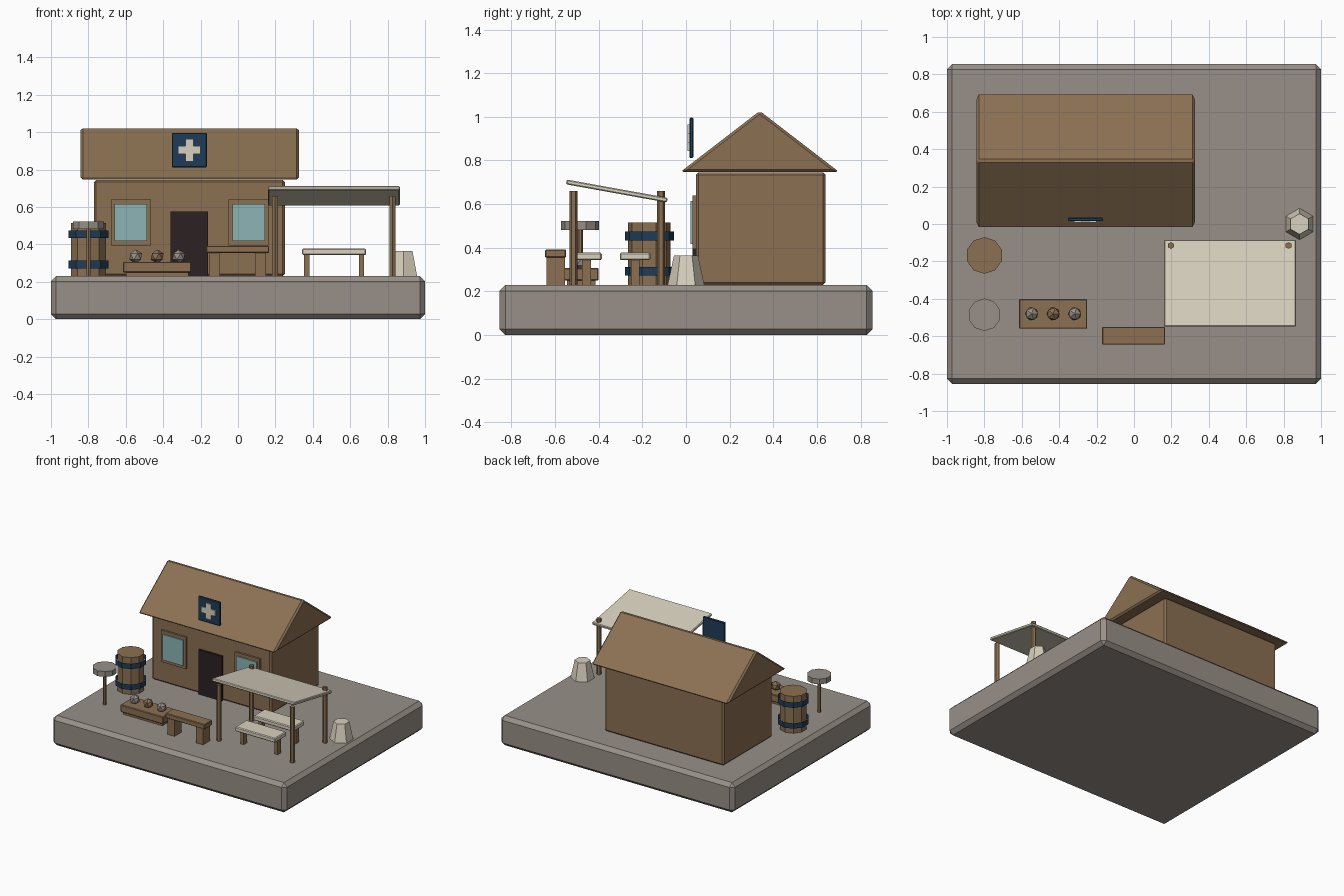
import bpy, bmesh, math

if "Cube" in bpy.data.objects:
    bpy.data.objects.remove(bpy.data.objects["Cube"])


def material(name, hex_code):
    m = bpy.data.materials.new(name)
    srgb = [int(hex_code[i:i + 2], 16) / 255 for i in (0, 2, 4)]
    m.diffuse_color = [c / 12.92 if c < 0.04045 else ((c + 0.055) / 1.055) ** 2.4 for c in srgb] + [1]
    m.use_nodes = True
    m.node_tree.nodes["Principled BSDF"].inputs["Base Color"].default_value = m.diffuse_color
    return m


STONE = material("grey stone", "989088")
WOOD = material("brown wood", "8b7052")
CREAM = material("cream cloth", "d8d1be")
NAVY = material("navy blue", "1f3c58")
GLASS = material("pale glass", "8cb4b6")
DARK = material("dark door", "2c2124")
G = 0.23  # top of the ground slab


def finish(name, bm, mat, bevel=0):
    if bevel:
        bmesh.ops.bevel(bm, geom=bm.edges[:], offset=bevel, segments=1, affect='EDGES')
    bmesh.ops.recalc_face_normals(bm, faces=bm.faces[:])
    me = bpy.data.meshes.new(name)
    bm.to_mesh(me)
    bm.free()
    me.materials.append(mat)
    ob = bpy.data.objects.new(name, me)
    bpy.context.collection.objects.link(ob)
    return ob


def box(name, x, y, z, mat, bevel=0):
    """Box from (min, max) ranges on each axis."""
    bm = bmesh.new()
    bmesh.ops.create_cube(bm, size=1)
    for v in bm.verts:
        v.co = [(r[0] + r[1]) / 2 + c * (r[1] - r[0]) for r, c in zip((x, y, z), v.co)]
    return finish(name, bm, mat, bevel)


def cylinder(name, x, y, z0, z1, r0, r1, sides, mat, caps=True):
    """Cylinder or taper with a corner pointing along y."""
    bm = bmesh.new()
    rings = [[bm.verts.new((x + r * math.sin(2 * math.pi * i / sides),
                            y + r * math.cos(2 * math.pi * i / sides), z)) for i in range(sides)]
             for r, z in ((r0, z0), (r1, z1))]
    for i in range(sides):
        j = (i + 1) % sides
        bm.faces.new((rings[0][j], rings[0][i], rings[1][i], rings[1][j]))
    if caps:
        bm.faces.new(rings[0])
        bm.faces.new(rings[1])
    return finish(name, bm, mat)


# Ground slab and house walls
box("ground_slab", (-1, 1), (-0.855, 0.855), (0, G), STONE, 0.028)
box("house_walls", (-0.77, 0.25), (0.045, 0.64), (G, 0.745), WOOD, 0.012)

# Gabled roof: triangle extruded along x
bm = bmesh.new()
ends = [[bm.verts.new((x, y, z)) for y, z in ((-0.026, 0.747), (0.702, 0.747), (0.338, 1.027))]
        for x in (-0.842, 0.325)]
for e in ends:
    bm.faces.new(e)
for i in range(3):
    j = (i + 1) % 3
    bm.faces.new((ends[0][i], ends[0][j], ends[1][j], ends[1][i]))
finish("roof", bm, WOOD, 0.012)

# Door and windows
box("door", (-0.36, -0.16), (0.03, 0.05), (G, 0.575), DARK)
for n, cx in (("left", -0.573), ("right", 0.057)):
    box(n + "_window_frame", (cx - 0.107, cx + 0.107), (0.03, 0.05), (0.395, 0.64), WOOD)
    box(n + "_window_glass", (cx - 0.087, cx + 0.087), (0.021, 0.03), (0.418, 0.615), GLASS)

# Hanging sign with a cross
box("sign_board", (-0.353, -0.167), (0.016, 0.034), (0.812, 0.996), NAVY, 0.004)
for n, w, h in (("upright", 0.022, 0.06), ("bar", 0.06, 0.022)):
    box("sign_cross_" + n, (-0.26 - w, -0.26 + w), (0.007, 0.016), (0.904 - h, 0.904 + h), CREAM)

# Barrel with open hoops
cylinder("barrel", -0.80, -0.168, G, 0.515, 0.098, 0.098, 10, WOOD)
for n, z in (("lower", 0.272), ("upper", 0.433)):
    cylinder(n + "_barrel_hoop", -0.80, -0.168, z, z + 0.041, 0.112, 0.112, 10, NAVY, False)

# Round table
cylinder("table_post", -0.80, -0.485, G, 0.485, 0.012, 0.012, 6, WOOD)
cylinder("table_top", -0.80, -0.485, 0.482, 0.523, 0.087, 0.087, 10, STONE)

# Tray of rocks
box("tray", (-0.615, -0.25), (-0.56, -0.40), (0.25, 0.307), WOOD, 0.005)
box("tray_base", (-0.60, -0.265), (-0.545, -0.415), (G, 0.25), WOOD)
for i, mat in enumerate((STONE, WOOD, STONE)):
    bm = bmesh.new()
    bmesh.ops.create_icosphere(bm, subdivisions=1, radius=0.038)
    bmesh.ops.translate(bm, vec=(-0.547 + 0.115 * i, -0.48, 0.335), verts=bm.verts[:])
    finish(f"rock_{i + 1}", bm, mat)

# Wooden bench
box("wood_bench_seat", (-0.17, 0.166), (-0.645, -0.55), (0.355, 0.392), WOOD, 0.004)
for n, x in (("left", -0.155), ("right", 0.09)):
    box(n + "_wood_bench_leg", (x, x + 0.06), (-0.64, -0.555), (G, 0.357), WOOD)

# Cloth-topped benches under the awning
for n, y in (("front", -0.456), ("back", -0.233)):
    box(n + "_bench_seat", (0.342, 0.685), (y - 0.07, y + 0.07), (0.343, 0.378), CREAM, 0.006)
    for s, x in (("left", 0.354), ("right", 0.646)):
        box(f"{n}_bench_{s}_leg", (x, x + 0.027), (y - 0.02, y + 0.02), (G, 0.345), WOOD)

# Awning posts and sloped cloth
for n, y in (("front", -0.515), ("back", -0.115)):
    for s, x in (("left", 0.197), ("right", 0.826)):
        cylinder(f"{n}_{s}_awning_post", x, y, G, 0.66, 0.018, 0.018, 6, WOOD)
awning = box("awning", (0.16, 0.865), (-0.235, 0.235), (-0.011, 0.011), CREAM, 0.005)
awning.location = (0, -0.317, 0.66)
awning.rotation_euler.x = -math.atan2(0.083, 0.46)

# Tapered stone block
cylinder("tapered_block", 0.885, 0.0, G, 0.365, 0.084, 0.055, 6, CREAM)
